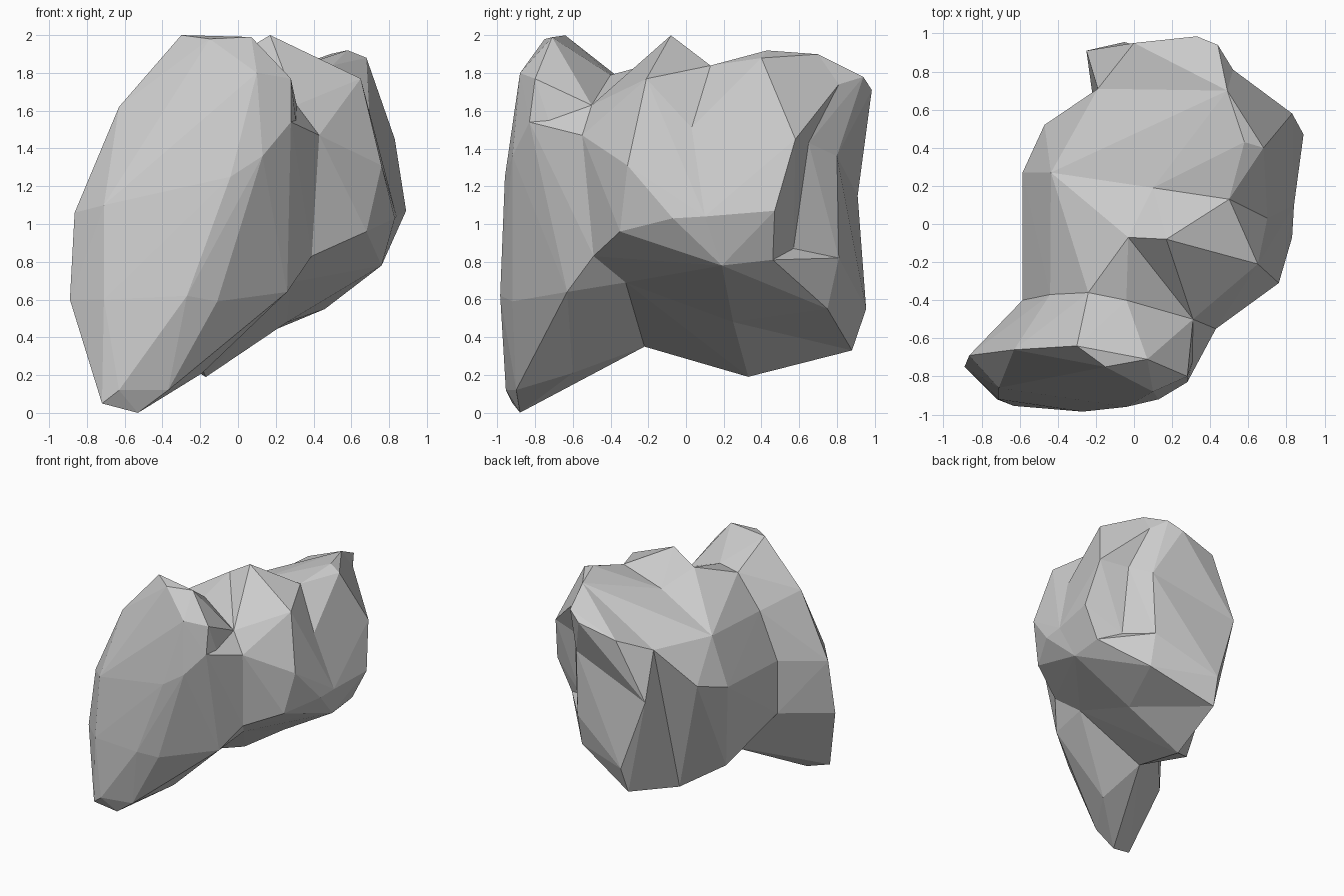
import bpy, bmesh

if "Cube" in bpy.data.objects:
    bpy.data.objects.remove(bpy.data.objects["Cube"])

# Corners shared by several chunks
core = (.2, .3, 1.2)
notch, crease, under = (-.03, -.07, 1.88), (.1, .19, 1.76), (.26, .25, .48)
low, fin, heel = (-.17, .33, .19), (-.25, .91, 1.15), (-.07, .88, .33)
back_left, back_top = (-.19, .71, 1.51), (.49, .7, 1.9)
groove_top, groove_low = (.6, .65, 1.43), (.6, .57, .87)
tail_edge, tail_side, tail_low = (.48, .8, 1.36), (.46, .81, .82), (.46, .75, .55)
crown, crown_right, point_right = (.58, .43, 1.92), (.68, .4, 1.88), (.83, .58, 1.45)
tail_top, hip, hip_low, belly = (.52, .81, 1.74), (.89, .47, 1.07), (.76, .46, .81), (.76, .19, .78)
elbow, slab_edge, slab_base = (.43, -.55, 1.47), (.28, -.83, 1.54), (.26, -.63, .64)

# Cross-sections where the chunks meet
neck_right = [(.31, -.5, 1.63), (.39, -.49, .83), (.28, -.32, .69)]
neck_left = [(-.24, -.22, .35), (-.585, -.4, .65), (-.585, -.4, 1.1), (-.44, -.37, 1.5),
             (-.24, -.36, 1.78), (-.04, -.4, 1.79)]
waist_right = [crease, (.5, .13, 1.84), (.7, .03, 1.51), (.84, .1, 1.04), belly, under]
waist_left = [crease, under, low, (-.45, .1, .36), (-.585, .27, 1.13), (-.436, .27, 1.53)]

# Front slab: domed face, outer rim, pointed foot
slab_face = [(-.27, -.985, .62), (-.04, -.96, 1.25), (.13, -.92, 1.36), (.1, -.88, 1.8),
             (-.71, -.92, .6), (-.71, -.86, 1.1), (-.11, -.92, .59)]
slab_rim = [(-.89, -.75, .6), (-.865, -.69, 1.06), (-.63, -.66, 1.62), (-.3, -.64, 2), (-.15, -.75, 1.98),
            (.07, -.71, 1.99), (.28, -.8, 1.77), slab_edge, slab_base]
slab_foot = [(-.53, -.88, 0), (-.72, -.92, .05), (-.63, -.955, .12), (-.37, -.9, .12), (-.19, -.6, .21)]


def chunk(name, points):
    """Faceted convex block around a set of corner points."""
    bm = bmesh.new()
    for p in points:
        bm.verts.new(p)
    bmesh.ops.convex_hull(bm, input=bm.verts[:])
    bmesh.ops.delete(bm, geom=[v for v in bm.verts if not v.link_faces], context='VERTS')
    bmesh.ops.recalc_face_normals(bm, faces=bm.faces[:])
    mesh = bpy.data.meshes.new(name)
    bm.to_mesh(mesh)
    bm.free()
    obj = bpy.data.objects.new(name, mesh)
    bpy.context.collection.objects.link(obj)
    return obj


rock = chunk("rock", slab_face + slab_rim + slab_foot + neck_left + neck_right)
parts = [
    # Flank joining the slab to the elbow
    chunk("slab_flank", neck_right + [elbow, slab_edge, slab_base, (.1, -.6, 1.2)]),
    # Middle: saddle on the left, peak on the right
    chunk("saddle", neck_left + neck_right + waist_left + [notch, core]),
    chunk("peak", neck_right + waist_right + [
        elbow, notch, core, (.17, -.08, 2), (.65, -.21, 1.77), (.76, -.31, 1.31),
        (.68, -.35, .96), (.83, -.07, 1.03)]),
    # Rear shoulder: left side, right side, top cap, groove floor, underside
    chunk("shoulder_left", waist_left + [
        core, back_left, back_top, crown, (-.2, .48, 1.55), (-.47, .52, 1.2)]),
    chunk("shoulder_right", waist_right + [
        core, crown, crown_right, point_right, hip, hip_low, groove_low]),
    chunk("shoulder_cap", [core, crown, crown_right, back_top, tail_top, point_right, groove_top]),
    chunk("shoulder_groove", [core, point_right, hip, groove_top, groove_low]),
    chunk("shoulder_under", [core, under, belly, hip_low, groove_low, tail_low, tail_side]),
    # Tail: overhanging top, lower block, left keel
    chunk("tail_upper", [
        core, crown, back_left, back_top, tail_top, tail_edge, groove_top, fin,
        (.44, .94, 1.78), (.33, .985, 1.71), (0, .95, 1.63)]),
    chunk("tail_lower", [
        core, tail_edge, groove_top, groove_low, tail_side, tail_low, fin, heel,
        (-.05, .955, .55), under, back_left]),
    chunk("tail_keel", [core, low, under, heel, fin, back_left]),
]

# Fuse the chunks into one stone
bpy.context.view_layer.objects.active = rock
for part in parts:
    mod = rock.modifiers.new("fuse", 'BOOLEAN')
    mod.operation = 'UNION'
    mod.solver = 'EXACT'
    mod.object = part
    bpy.ops.object.modifier_apply(modifier=mod.name)
    bpy.data.objects.remove(part)
